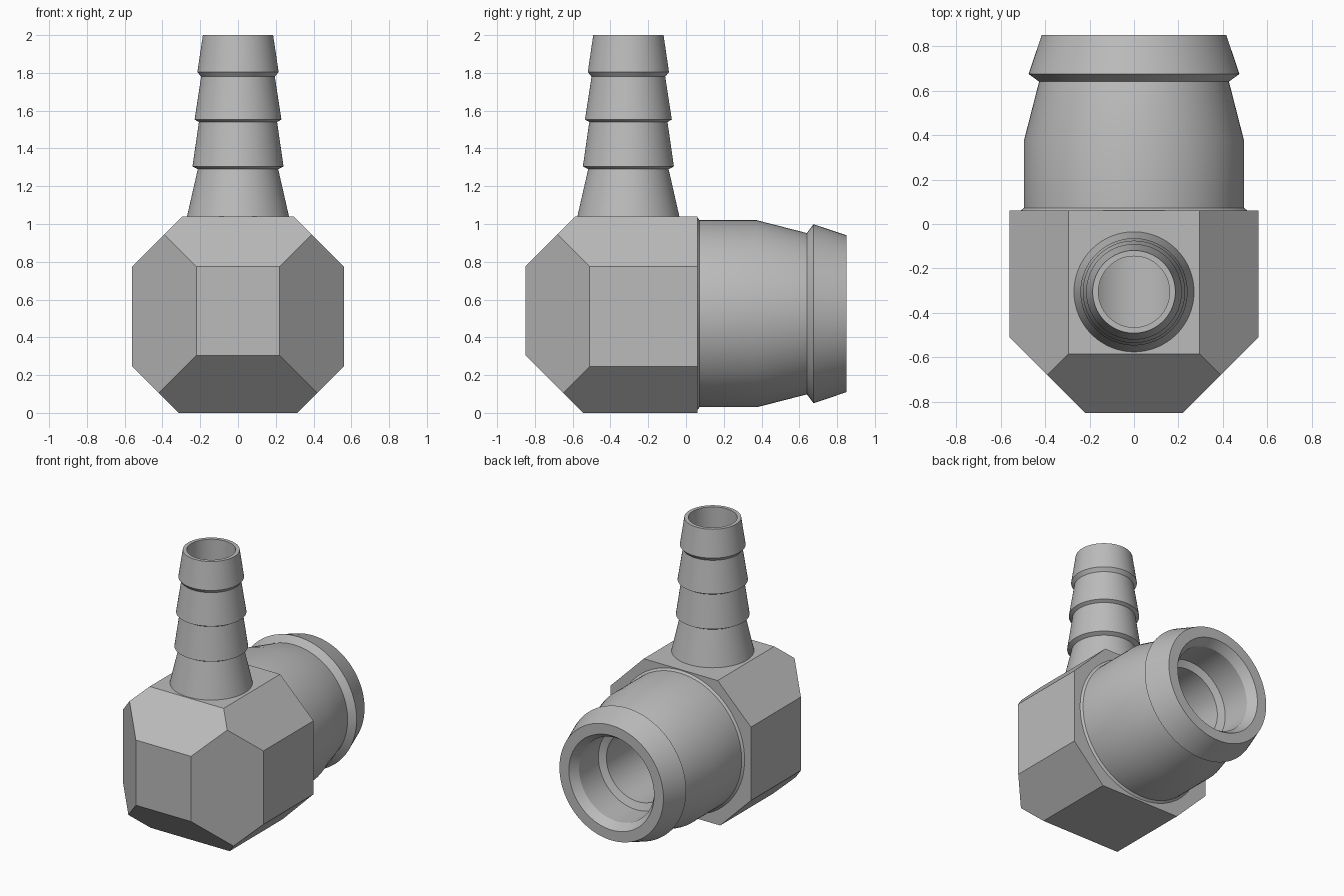
import bpy, bmesh, math
from mathutils import Matrix, Vector

cube = bpy.data.objects.get("Cube")
if cube:
    bpy.data.objects.remove(cube, do_unlink=True)

metal = bpy.data.materials.new("grey metal")
metal.use_nodes = True
colour = (0.5, 0.5, 0.5, 1)
metal.diffuse_color = colour
metal.node_tree.nodes["Principled BSDF"].inputs["Base Color"].default_value = colour

STEM_BASE = Vector((0, 0, 0.525))
BARB_BASE = Vector((0, -0.305, 0))
STEM_BORE, BARB_BORE = 0.25, 0.16
TO_BACK = Matrix.Rotation(math.radians(-90), 4, "X")  # local z becomes +y


def make_object(name, bm):
    bmesh.ops.recalc_face_normals(bm, faces=bm.faces)
    mesh = bpy.data.meshes.new(name)
    bm.to_mesh(mesh)
    bm.free()
    mesh.materials.append(metal)
    obj = bpy.data.objects.new(name, mesh)
    bpy.context.collection.objects.link(obj)
    return obj


def lathe(name, profile, place):
    """Revolve (radius, height) points about local z."""
    bm = bmesh.new()
    verts = [bm.verts.new((r, 0, h)) for r, h in profile]
    edges = [bm.edges.new(pair) for pair in zip(verts, verts[1:])]
    bmesh.ops.spin(bm, geom=verts + edges, cent=(0, 0, 0), axis=(0, 0, 1),
                   angle=math.tau, steps=96)
    bmesh.ops.remove_doubles(bm, verts=bm.verts, dist=1e-5)
    bm.transform(place)
    return make_object(name, bm)


def smooth(obj):
    bpy.ops.object.select_all(action="DESELECT")
    obj.select_set(True)
    bpy.context.view_layer.objects.active = obj
    bpy.ops.object.shade_smooth_by_angle(angle=math.radians(28))


# Block with chamfered corners: a box trimmed by sloping planes
bm = bmesh.new()
bmesh.ops.create_cube(bm, size=1)
bm.transform(Matrix.Translation((0, -0.395, 0.52)) @ Matrix.Diagonal((1.12, 0.91, 1.04, 1)))
chamfers = [((0, -1, 1), 1.625), ((0, -1, -1), 0.545)]
for side in (-1, 1):
    chamfers += [((side, 0, 1), 1.335), ((side, 0, -1), 0.315), ((side, -1, 0), 1.07)]
for normal, limit in chamfers:
    n = Vector(normal)
    bmesh.ops.bisect_plane(bm, geom=bm.verts[:] + bm.edges[:] + bm.faces[:],
                           plane_co=n * limit / n.length_squared, plane_no=n,
                           clear_outer=True)
    bmesh.ops.holes_fill(bm, edges=[e for e in bm.edges if e.is_boundary])
block = make_object("elbow_block", bm)

# Bores meeting inside the block
stem_place = Matrix.Translation(STEM_BASE) @ TO_BACK
barb_place = Matrix.Translation(BARB_BASE)
cutters = [
    lathe("stem_bore_cutter", [(0, -0.54), (STEM_BORE, -0.54), (STEM_BORE, 0.2), (0, 0.2)], stem_place),
    lathe("barb_bore_cutter", [(0, 0.55), (BARB_BORE, 0.55), (BARB_BORE, 1.2), (0, 1.2)], barb_place),
]
bpy.context.view_layer.objects.active = block
for cutter in cutters:
    cutter.hide_render = True
    mod = block.modifiers.new(cutter.name, "BOOLEAN")
    mod.operation = "DIFFERENCE"
    mod.solver = "EXACT"
    mod.object = cutter
    bpy.ops.object.modifier_apply(modifier=mod.name)
for cutter in cutters:
    bpy.data.objects.remove(cutter, do_unlink=True)
smooth(block)

# Wide stem at the back, with a flared lip and stepped bore
stem = lathe("back_stem", [
    (0.51, 0.06), (0.495, 0.072), (0.495, 0.375), (0.427, 0.64),
    (0.474, 0.675), (0.415, 0.85), (0.34, 0.85), (0.30, 0.79),
    (0.30, 0.57), (STEM_BORE, 0.55), (STEM_BORE, 0.06)], stem_place)
smooth(stem)

# Upright hose barb: tapered rings on a hollow spout
barb = lathe("hose_barb", [
    (0.27, 1.04), (0.213, 1.29), (0.241, 1.305), (0.207, 1.54),
    (0.23, 1.553), (0.195, 1.78), (0.215, 1.805), (0.186, 2.0),
    (BARB_BORE, 2.0), (BARB_BORE, 1.04)], barb_place)
smooth(barb)
